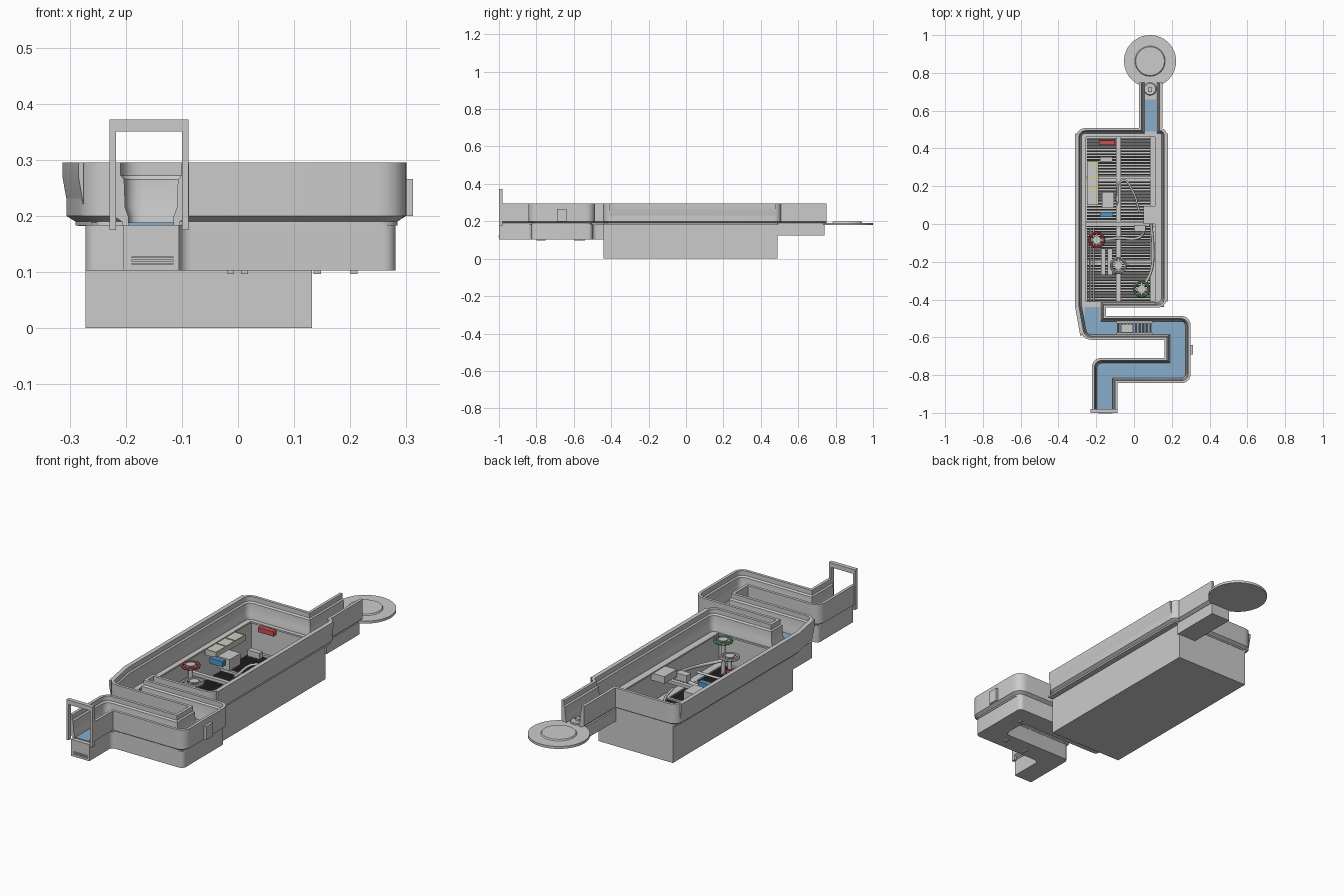
import bpy, bmesh, math
from mathutils import Vector as V

if "Cube" in bpy.data.objects:
    bpy.data.objects.remove(bpy.data.objects["Cube"])

def mat(name, c):
    m = bpy.data.materials.new(name)
    m.diffuse_color = (*c, 1)
    m.use_nodes = True
    m.node_tree.nodes["Principled BSDF"].inputs["Base Color"].default_value = m.diffuse_color
    return m

BLUE = mat("water_blue", (0.25, 0.42, 0.6))
DARK = mat("grate_dark", (0.06, 0.06, 0.06))
YEL = mat("yellow", (0.75, 0.7, 0.1))
RED = mat("red", (0.6, 0.08, 0.08))
AZURE = mat("azure", (0.08, 0.3, 0.6))
GREEN = mat("green", (0.15, 0.4, 0.18))

def finish(bm, name, m=None, smooth=False):
    bmesh.ops.recalc_face_normals(bm, faces=bm.faces[:])
    me = bpy.data.meshes.new(name)
    bm.to_mesh(me)
    bm.free()
    ob = bpy.data.objects.new(name, me)
    bpy.context.collection.objects.link(ob)
    if m:
        me.materials.append(m)
    if smooth:
        bpy.context.view_layer.objects.active = ob
        ob.select_set(True)
        bpy.ops.object.shade_smooth_by_angle(angle=math.radians(35))
        ob.select_set(False)
    return ob

def boxes(name, items, m=None):
    """Each item is (x0, x1, y0, y1, z0, z1)."""
    bm = bmesh.new()
    for x0, x1, y0, y1, z0, z1 in items:
        for v in bmesh.ops.create_cube(bm, size=1)["verts"]:
            v.co = V((x1 if v.co.x > 0 else x0, y1 if v.co.y > 0 else y0, z1 if v.co.z > 0 else z0))
    return finish(bm, name, m)

def lathe(name, x, y, prof, n=40, m=None):
    """Revolve (radius, z) points about a vertical axis."""
    bm = bmesh.new()
    rings = [[bm.verts.new((x + r * math.cos(2 * math.pi * i / n), y + r * math.sin(2 * math.pi * i / n), z))
              for i in range(n)] for r, z in prof]
    for a, b in zip(rings, rings[1:]):
        for i in range(n):
            bm.faces.new((a[i], a[(i + 1) % n], b[(i + 1) % n], b[i]))
    bm.faces.new(rings[0])
    bm.faces.new(rings[-1])
    return finish(bm, name, m, True)

def sweep(name, path, prof, side=1, r=0.0, bevel=0.0, m=None):
    """Sweep an (offset, z) outline along a flat path; r rounds the outward corners."""
    src = [V(p) for p in path]
    pts = [src[0]]
    for a, p, b in zip(src, src[1:], src[2:]):
        d0, d1 = (p - a).normalized(), (b - p).normalized()
        turn = (d0.x * d1.y - d0.y * d1.x) * side
        if r and turn > 0.3:
            t = min(r, (p - a).length * 0.45, (b - p).length * 0.45)
            for k in range(6):
                s = k / 5
                pts.append((p - d0 * t) * (1 - s) ** 2 + p * 2 * s * (1 - s) + (p + d1 * t) * s * s)
        else:
            pts.append(p)
    pts.append(src[-1])
    dirs = [(b - a).normalized() for a, b in zip(pts, pts[1:])]
    bm = bmesh.new()
    rings = []
    for i, p in enumerate(pts):
        d0, d1 = dirs[max(i - 1, 0)], dirs[min(i, len(dirs) - 1)]
        n0, n1 = V((d0.y, -d0.x)) * side, V((d1.y, -d1.x)) * side
        mit = (n0 + n1) / (1 + n0.dot(n1))
        rings.append([bm.verts.new((p.x + mit.x * o, p.y + mit.y * o, z)) for o, z in prof])
    k = len(prof)
    for a, b in zip(rings, rings[1:]):
        for i in range(k):
            bm.faces.new((a[i], a[(i + 1) % k], b[(i + 1) % k], b[i]))
    bm.faces.new(rings[0])
    bm.faces.new(rings[-1])
    if bevel:
        mid = {v for ring in rings[1:-1] for v in ring}
        es = [e for e in bm.edges if all(v in mid for v in e.verts) and abs(e.verts[0].co.z - e.verts[1].co.z) > 0.03]
        bmesh.ops.bevel(bm, geom=es, offset=bevel, segments=4, profile=0.5, affect='EDGES')
    return finish(bm, name, m, True)

def pipe(name, pts, r=0.006, m=None):
    cu = bpy.data.curves.new(name, 'CURVE')
    cu.dimensions = '3D'
    cu.bevel_depth, cu.bevel_resolution, cu.resolution_u, cu.use_fill_caps = r, 2, 5, True
    sp = cu.splines.new('BEZIER')
    sp.bezier_points.add(len(pts) - 1)
    for b, p in zip(sp.bezier_points, pts):
        b.co = p
        b.handle_left_type = b.handle_right_type = 'AUTO'
    ob = bpy.data.objects.new(name, cu)
    bpy.context.collection.objects.link(ob)
    if m:
        cu.materials.append(m)

# Upper walls, both banks of the winding channel and the main room
WALL = [(0, .183), (0, .198), (.006, .215), (.008, .265), (.014, .272),
        (.014, .295), (.028, .295), (.028, .2), (.012, .19), (.012, .183)]
left = [(-.195, -.985), (-.195, -.737), (.19, -.737), (.19, -.585), (-.25, -.585),
        (-.278, -.43), (-.278, .48), (.055, .48), (.055, .75)]
right = [(-.115, -.985), (-.115, -.815), (.272, -.815), (.272, -.515), (-.175, -.515),
         (-.175, -.415), (.145, -.415), (.145, .48), (.122, .48), (.122, .75)]
sweep("left_bank_wall", left, WALL, -1, .025)
sweep("right_bank_wall", right, WALL, 1, .025)

# Overhanging trim outside the main room
TRIM = [(.026, .22), (.026, .295), (.035, .295), (.035, .27)]
sweep("west_trim", [(-.25, -.585), (-.278, -.43), (-.278, .48)], TRIM, -1)
sweep("east_trim", [(.145, -.41), (.145, .48)], TRIM, 1)

# Winding trench below the walls, and the water in it
course = [(-.155, -1), (-.155, -.777), (.231, -.777), (.231, -.55), (-.222, -.55), (-.222, -.41)]
sweep("trench_body", course, [(-.05, .103), (.05, .103), (.05, .184), (-.05, .184)], bevel=.022)
sweep("channel_water", [(-.155, -.98)] + course[1:], [(-.04, .182), (.04, .182), (.04, .188), (-.04, .188)], m=BLUE)
boxes("trench_grille", [(-.19, -.115, -1.003, -.995, .113 + i * .006, .116 + i * .006) for i in range(3)])
boxes("north_trench", [(.035, .14, .485, .74, .125, .185)])
boxes("north_water", [(.058, .117, .47, .66, .182, .188)], BLUE)
boxes("underside_fittings", [(x, x + .013, y, y + .03, .096, .105)
                             for x, y in ((-.02, -.57), (.005, -.8), (.135, -.78), (.2, -.6))])

# Entry gate
boxes("entry_gate", [(-.229, -.217, -1, -.98, .175, .372), (-.1, -.088, -1, -.98, .175, .372),
                     (-.217, -.1, -1, -.98, .35, .372)])
boxes("side_panel", [(.298, .312, -.69, -.64, .2, .266)])

# Footbridge over the upper run of the channel
boxes("bridge_frame", [(-.092, .098, -.587, -.577, .186, .2), (-.092, .098, -.523, -.513, .186, .2)])
boxes("bridge_slats", [(-.09 + i * .019, -.078 + i * .019, -.58, -.52, .188, .195) for i in range(10)], DARK)
boxes("bridge_box", [(-.07, -.005, -.575, -.53, .19, .215)])

# Round turntable and hub at the north end
lathe("turntable", .085, .862, [(.138, .18), (.138, .192), (.08, .192), (.076, .198)], 56)
lathe("small_hub", .085, .715, [(.034, .18), (.034, .196), (.03, .2)], 24)
boxes("hub_knob", [(.074, .096, .7, .722, .198, .21)])

# Deep pit of the main room with a ledge around the top
X0, X1, Y0, Y1 = -.272, .132, -.44, .49
boxes("main_pit", [(X0, X1, Y0, Y1, 0, .008), (X0, X0 + .01, Y0, Y1, 0, .186), (X1 - .01, X1, Y0, Y1, 0, .186),
                   (X0, X1, Y0, Y0 + .01, 0, .186), (X0, X1, Y1 - .01, Y1, 0, .186)])
boxes("room_ledge", [(-.285, -.253, -.43, .485, .182, .19), (.112, .16, -.43, .485, .182, .19),
                     (-.285, .16, -.44, -.41, .182, .19), (-.285, .16, .46, .49, .182, .19)])

# Floor grating: slatted panels between bars
slats = []
rows = [-.42, -.2, .01, .245, .47]
for a, b in zip(rows, rows[1:]):
    n = 13
    for i in range(n):
        y = a + .012 + (b - a - .024) * i / n
        slats += [(-.25, -.095, y, y + .009, .03, .038), (-.07, .085, y, y + .009, .03, .038)]
boxes("floor_grating", slats, DARK)
boxes("grating_bars", [(-.093, -.072, -.43, .48, .026, .042), (.087, .122, -.43, .48, .026, .042)] +
      [(-.262, .1, y - .006, y + .006, .026, .042) for y in rows])

# Equipment on the room walls and floor
boxes("control_panel", [(-.25, -.188, .1, .33, .165, .19)])
boxes("panel_stripes", [(-.25, -.246, .1, .33, .188, .193), (-.192, -.188, .1, .33, .188, .193)] +
      [(-.25, -.188, y, y + .004, .188, .193) for y in (.1, .18, .25, .326)], YEL)
boxes("grey_cabinet", [(-.17, -.105, .085, .17, .13, .185)])
boxes("blue_cabinet", [(-.18, -.11, .038, .063, .165, .192)], AZURE)
boxes("red_cabinet", [(-.185, -.1, .418, .442, .172, .195)], RED)
boxes("pump_box", [(.05, .13, .0, .095, .15, .185), (.0, .06, -.04, -.005, .13, .165)])
boxes("small_unit", [(-.18, -.115, .33, .355, .09, .12)])
boxes("upright_tanks", [(-.175, -.15, -.27, -.13, .05, .1), (-.14, -.115, -.27, -.13, .05, .1)])
boxes("cross_beam", [(-.262, .125, -.012, .008, .11, .125)])

# Valve wheels on stems
def valve(name, x, y, m):
    lathe(name + "_stem", x, y, [(.01, .035), (.01, .198), (.022, .2), (.022, .205)], 16)
    bm = bmesh.new()
    vs, R, r = [], .038, .007
    for i in range(28):
        a = 2 * math.pi * i / 28
        vs.append([bm.verts.new((x + (R + r * math.cos(b)) * math.cos(a), y + (R + r * math.cos(b)) * math.sin(a),
                                 .197 + r * math.sin(b))) for b in [math.pi * j / 4 for j in range(8)]])
    for i in range(28):
        for j in range(8):
            bm.faces.new((vs[i][j], vs[i - 1][j], vs[i - 1][j - 7], vs[i][j - 7]))
    finish(bm, name + "_rim", m, True)
    boxes(name + "_spokes", [(x - R, x + R, y - .005, y + .005, .193, .2), (x - .005, x + .005, y - R, y + R, .193, .2)])

valve("red_valve", -.197, -.085, RED)
valve("grey_valve", -.083, -.22, None)
valve("green_valve", .04, -.345, GREEN)

# Pipework
pipe("arched_pipe", [(-.09, .1, .1), (-.06, .23, .12), (-.01, .18, .12), (.03, .06, .12)])
pipe("east_pipe", [(.09, 0, .14), (.1, -.12, .12), (.09, -.25, .1), (.04, -.345, .1)], .008)
pipe("cross_pipe", [(-.2, -.085, .09), (-.08, -.075, .09), (.03, -.07, .1), (.06, -.02, .14)], .008)
pipe("south_pipe", [(-.083, -.22, .08), (-.02, -.215, .08), (.09, -.215, .08)])
for i in range(3):
    pipe(f"west_pipe_{i}", [(-.25 + .018 * i, -.41, .1), (-.25 + .018 * i, -.02, .1)], .005)
